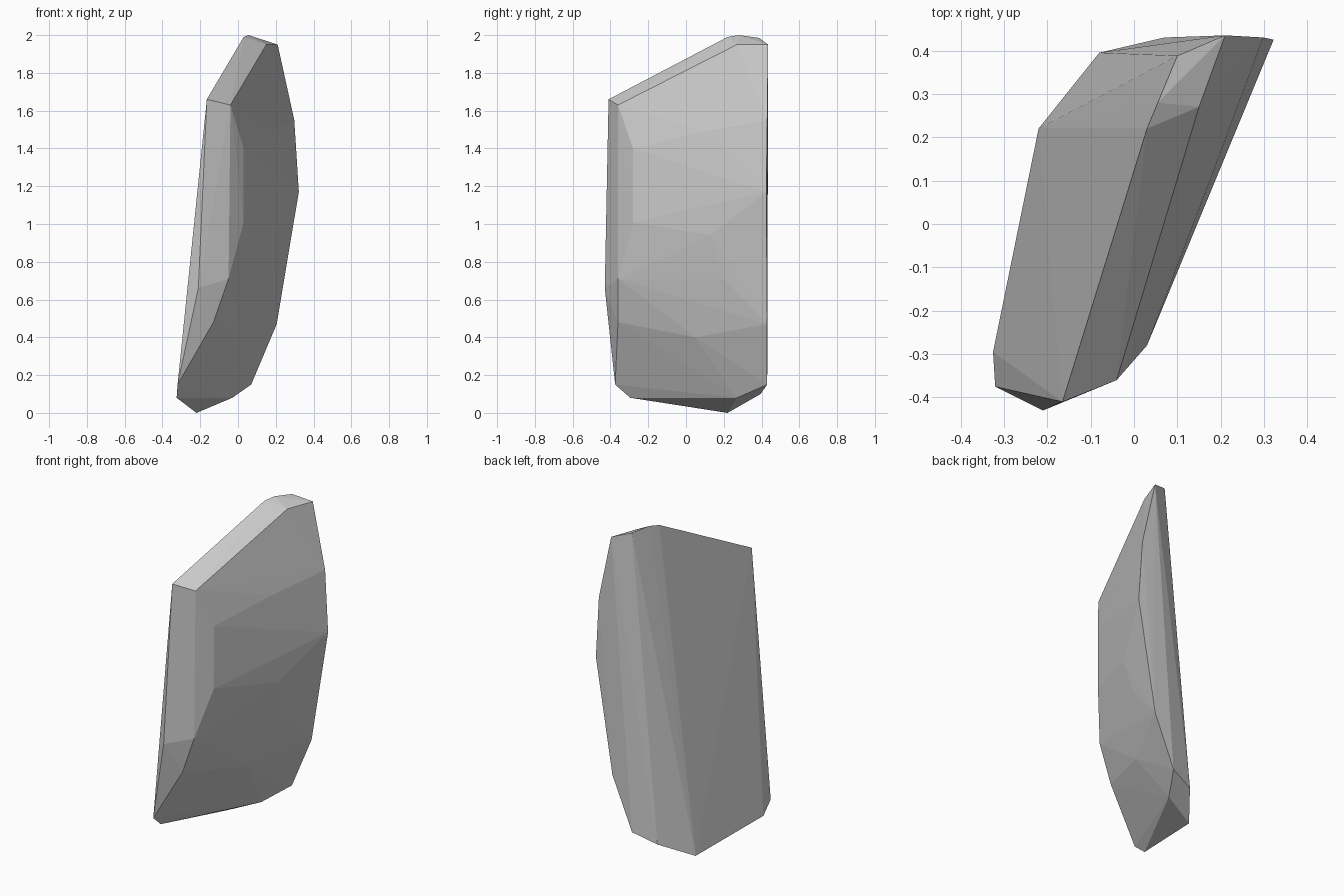
import bpy
import bmesh

if "Cube" in bpy.data.objects:
    bpy.data.objects.remove(bpy.data.objects["Cube"])

# Corner points of the chiselled slab, grouped by region
left_face = [(-.165, -.41, 1.66), (.03, .22, 1.99), (-.22, .22, 0),
             (-.325, -.295, .08), (-.32, -.375, .15)]
front_edge = [(-.21, -.43, .66), (-.04, -.36, 1.63), (.03, -.28, 1.4),
              (.03, -.28, 1.01), (-.05, -.36, .71), (-.13, -.36, .48)]
top_edge = [(.15, .27, 1.95), (.21, .435, 1.95), (.055, .28, 2), (.10, .388, 1.985)]
back_edge = [(.298, .43, 1.55), (.322, .425, 1.17), (.205, .43, .47),
             (.07, .43, .15), (-.08, .395, .1)]
base = [(-.03, .27, .08), (-.24, -.22, .17)]
# Shallow facets on the broad right side
right_facets = [(.175, .1, 1.49), (.188, .13, .94), (.17, .2, .71),
                (.03, .05, .4), (-.06, -.2, .48)]

# Stretch a faceted skin over the corners
bm = bmesh.new()
for p in left_face + front_edge + top_edge + back_edge + base + right_facets:
    bm.verts.new(p)
hull = bmesh.ops.convex_hull(bm, input=bm.verts[:])
loose = [v for v in bm.verts if not v.link_faces]
bmesh.ops.delete(bm, geom=loose, context='VERTS')
bmesh.ops.recalc_face_normals(bm, faces=bm.faces[:])

mesh = bpy.data.meshes.new("standing_stone")
bm.to_mesh(mesh)
bm.free()
stone = bpy.data.objects.new("standing_stone", mesh)
bpy.context.collection.objects.link(stone)
